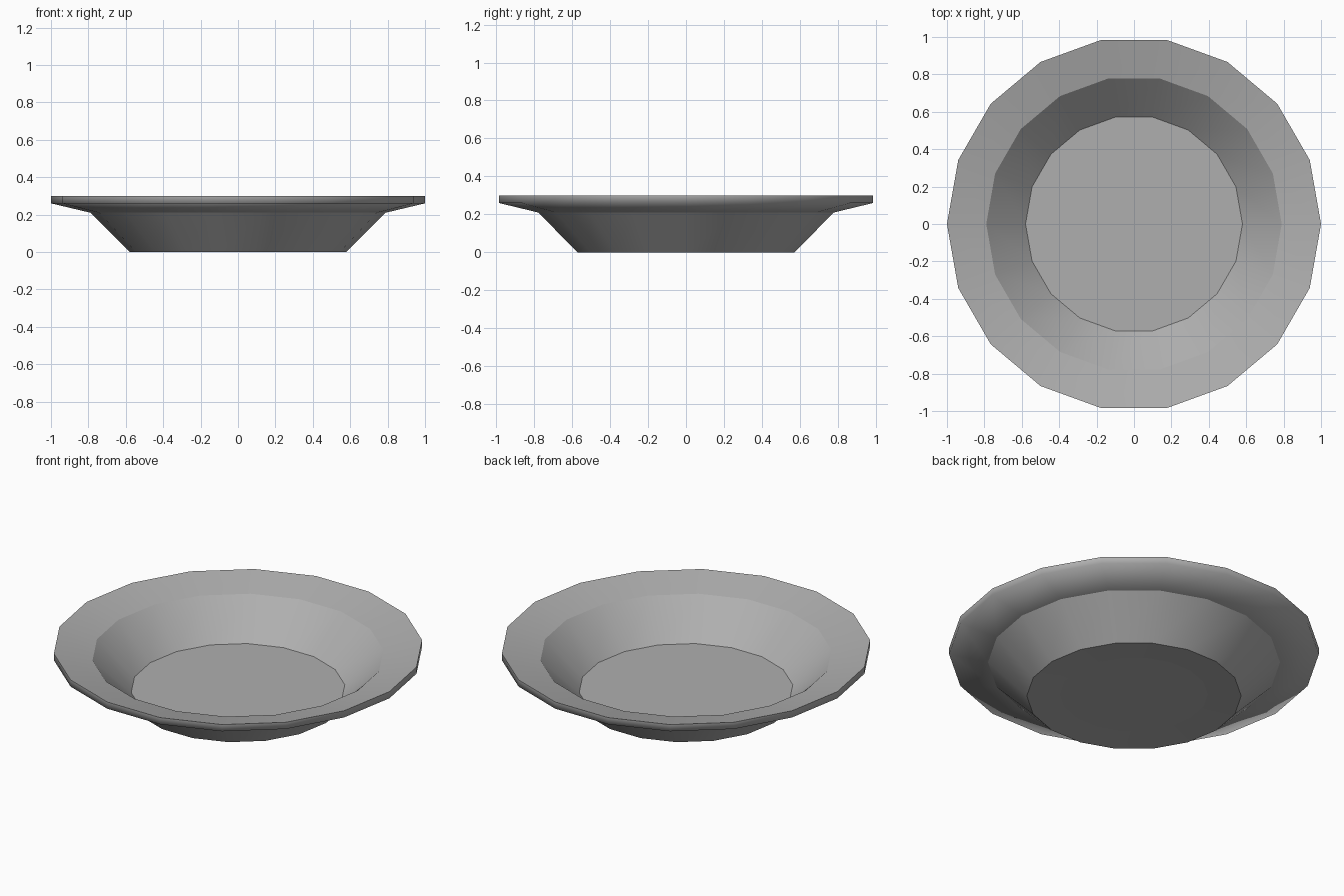
import bpy, bmesh, math

if "Cube" in bpy.data.objects:
    bpy.data.objects.remove(bpy.data.objects["Cube"])

SIDES = 18

# Closed bowl section: underside, rim, then inside floor (radius, height)
PROFILE = [(0.40, 0.01), (0.58, 0.0), (0.79, 0.21), (1.0, 0.26),
           (1.0, 0.30), (0.79, 0.25), (0.58, 0.05)]
SOFT_RING = 3  # lower rim edge blends softly; all other rings are creased

bm = bmesh.new()
rings = []
for r, z in PROFILE:
    rings.append([bm.verts.new((r * math.cos(2 * math.pi * i / SIDES),
                                r * math.sin(2 * math.pi * i / SIDES), z))
                  for i in range(SIDES)])

# Walls between neighbouring rings
for a, b in zip(rings, rings[1:]):
    for i in range(SIDES):
        j = (i + 1) % SIDES
        bm.faces.new((a[i], a[j], b[j], b[i]))

# Base and floor discs
bm.faces.new(list(reversed(rings[0])))
bm.faces.new(rings[-1])
bmesh.ops.recalc_face_normals(bm, faces=bm.faces)

# Smooth around the plate, crisp between its bands
for f in bm.faces:
    f.smooth = True
for k, ring in enumerate(rings):
    for i in range(SIDES):
        edge = bm.edges.get((ring[i], ring[(i + 1) % SIDES]))
        edge.smooth = (k == SOFT_RING)

mesh = bpy.data.meshes.new("bowl_plate")
bm.to_mesh(mesh)
bm.free()
plate = bpy.data.objects.new("bowl_plate", mesh)
bpy.context.collection.objects.link(plate)

# Dark grey glaze
glaze = bpy.data.materials.new("dark_grey")
glaze.diffuse_color = (0.43, 0.43, 0.43, 1)
glaze.use_nodes = True
glaze.node_tree.nodes["Principled BSDF"].inputs["Base Color"].default_value = glaze.diffuse_color
mesh.materials.append(glaze)
